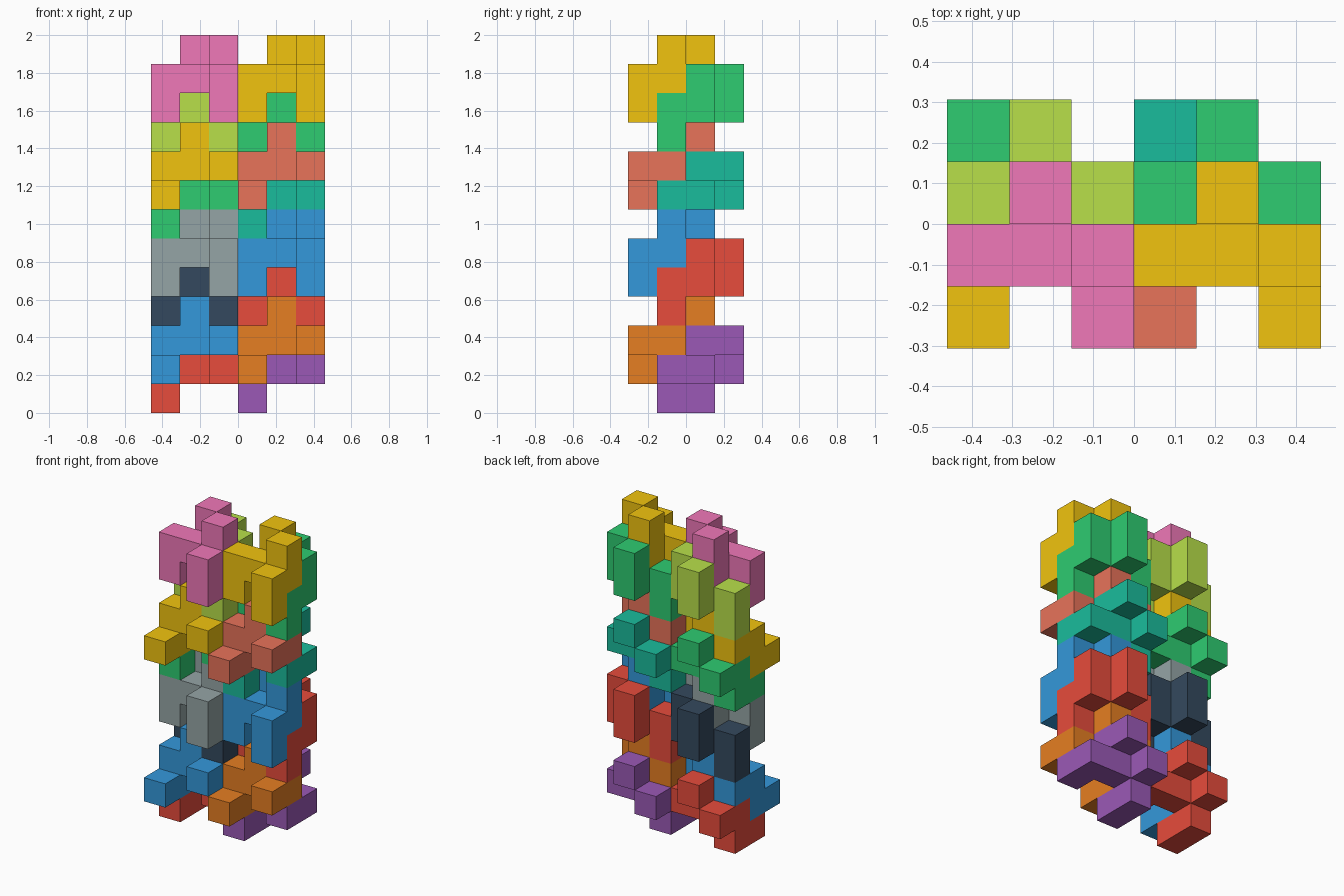
import bpy, bmesh
from mathutils import Vector

if "Cube" in bpy.data.objects:
    bpy.data.objects.remove(bpy.data.objects["Cube"])

U = 2 / 13          # edge of one unit cube
# One nine-cube interlocking piece, as cells (x, y, z)
SHAPE = [(0, 1, 1), (1, 1, 1), (2, 1, 1),     # spine
         (2, 0, 1), (2, 0, 0), (2, 1, 2),     # arms at one end
         (1, 2, 1), (1, 2, 2), (0, 1, 0)]     # middle arm and other end
# Same piece turned over: x mirrored, y and z swapped
TURNED = [(2 - x, z, y) for x, y, z in SHAPE]

SIDES = [((1, 0, 0), (0, 1, 0), (0, 0, 1)),
         ((0, 1, 0), (0, 0, 1), (1, 0, 0)),
         ((0, 0, 1), (1, 0, 0), (0, 1, 0))]


def srgb(h):
    c = [int(h[i:i + 2], 16) / 255 for i in (0, 2, 4)]
    return [v / 12.92 if v <= 0.04045 else ((v + 0.055) / 1.055) ** 2.4 for v in c] + [1]


def piece(name, cells, offset, colour):
    """Join unit cubes into one block, keeping only the outer faces."""
    solid = {tuple(a + b for a, b in zip(c, offset)) for c in cells}
    bm = bmesh.new()
    for c in solid:
        mid = Vector(c) + Vector((-2.5, -1.5, 0.5))
        for n, a, b in SIDES:
            for s in (1, -1):
                if tuple(p + s * q for p, q in zip(c, n)) in solid:
                    continue
                n_, a_, b_ = Vector(n) * s / 2, Vector(a) / 2, Vector(b) * s / 2
                ring = [mid + n_ + i * a_ + j * b_
                        for i, j in ((-1, -1), (1, -1), (1, 1), (-1, 1))]
                bm.faces.new([bm.verts.new(p * U) for p in ring])
    bmesh.ops.remove_doubles(bm, verts=bm.verts, dist=1e-4)
    mesh = bpy.data.meshes.new(name)
    bm.to_mesh(mesh)
    bm.free()
    mat = bpy.data.materials.get(colour) or bpy.data.materials.new(colour)
    mat.diffuse_color = srgb(colour)
    mat.use_nodes = True
    mat.node_tree.nodes["Principled BSDF"].inputs["Base Color"].default_value = mat.diffuse_color
    mesh.materials.append(mat)
    bpy.context.collection.objects.link(bpy.data.objects.new(name, mesh))


RED, BLUE, GREEN, GOLD = "E74C3C", "3498DB", "2ECC71", "F1C40F"
COLOURS = {
    "left": [RED, BLUE, "34495E", "95A5A6", GREEN, GOLD, "B8E04A", "F078B8"],
    "right": ["9B59B6", "E67E22", RED, BLUE, "1ABC9C", "E8735A", GREEN, GOLD],
}
# Four pieces make one layer group: cells, y offset, z offset
GROUP = [(TURNED, 1, 0), (TURNED, 0, 1), (SHAPE, 1, 3), (SHAPE, 0, 4)]

# Two stacks side by side, each of two layer groups
for side, x in (("left", 0), ("right", 3)):
    for i, colour in enumerate(COLOURS[side]):
        cells, y, z = GROUP[i % 4]
        piece(f"{side}_block_{i + 1}", cells, (x, y, z + 6 * (i // 4)), colour)
